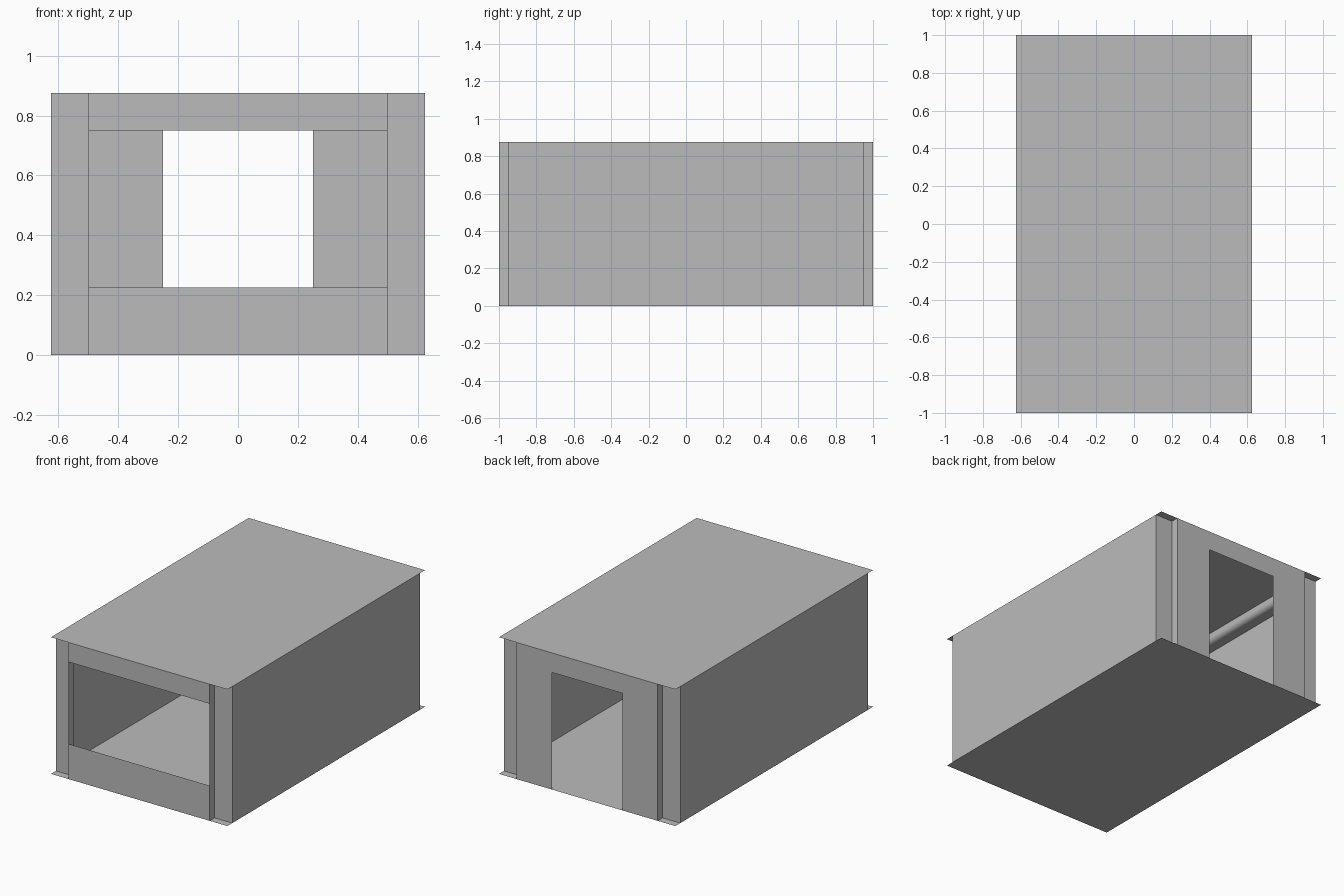
import bpy
from math import sin, cos, pi

cube = bpy.data.objects.get("Cube")
if cube:
    bpy.data.objects.remove(cube, do_unlink=True)

W, L, H = 0.625, 1.0, 0.875      # half width, half length, height
POST, STEP = 0.5, 0.95           # inner edge of corner post, recessed end line
HEAD, SILL, DOOR = 0.75, 0.225, 0.25

grey = bpy.data.materials.new("plain_grey")
grey.use_nodes = True
colour = (0.5, 0.5, 0.5, 1)
grey.diffuse_color = colour
grey.node_tree.nodes["Principled BSDF"].inputs["Base Color"].default_value = colour


def sheet(name, verts, faces):
    mesh = bpy.data.meshes.new(name)
    mesh.from_pydata(verts, [], faces)
    mesh.materials.append(grey)
    ob = bpy.data.objects.new(name, mesh)
    bpy.context.collection.objects.link(ob)
    return ob


def slab(name, z, up):
    pts = [(-W, -L, z), (W, -L, z), (W, L, z), (-W, L, z)]
    return sheet(name, pts if up else pts[::-1], [(0, 1, 2, 3)])


def end_panel(name, y, rects):
    """Flat wall pieces at y, each given as x0, x1, z0, z1."""
    verts, faces = [], []
    for x0, x1, z0, z1 in rects:
        n = len(verts)
        verts += [(x0, y, z0), (x1, y, z0), (x1, y, z1), (x0, y, z1)]
        face = (n, n + 1, n + 2, n + 3)
        faces.append(face if y < 0 else face[::-1])
    return sheet(name, verts, faces)


# Floor and roof
slab("floor", 0, False)
slab("roof", H, True)

# Front wall with a wide window, back wall with a doorway
end_panel("front_wall", -L, [(-POST, POST, 0, SILL), (-POST, POST, HEAD, H)])
end_panel("back_wall", L, [(-POST, -DOOR, 0, H), (DOOR, POST, 0, H),
                           (-DOOR, DOOR, HEAD, H)])

for side, s in (("left", 1), ("right", -1)):
    # Side wall folded inwards at both ends into recessed corners
    path = [(POST, -L), (POST, -STEP), (W, -STEP),
            (W, STEP), (POST, STEP), (POST, L)]
    n = len(path)
    verts = [(s * x, y, z) for z in (0, H) for x, y in path]
    faces = [(i, i + 1, n + i + 1, n + i) for i in range(n - 1)]
    sheet(side + "_wall", verts, [f[::s] for f in faces])

    # Rounded rail under the roof along the side wall
    r = 0.03
    arc = [(W - 0.085 + r - r * cos(a), H - 0.06 + r - r * sin(a))
           for a in (k * pi / 8 for k in range(5))]
    section = [(W - 0.085, H)] + arc + [(W, H - 0.06)]
    m = len(section)
    verts = [(s * x, y, z) for y in (-STEP, STEP) for x, z in section]
    faces = [(i, i + 1, m + i + 1, m + i) for i in range(m - 1)]
    rail = sheet(side + "_rail", verts, [f[::s] for f in faces])
    bpy.ops.object.select_all(action="DESELECT")
    rail.select_set(True)
    bpy.context.view_layer.objects.active = rail
    bpy.ops.object.shade_smooth_by_angle()
